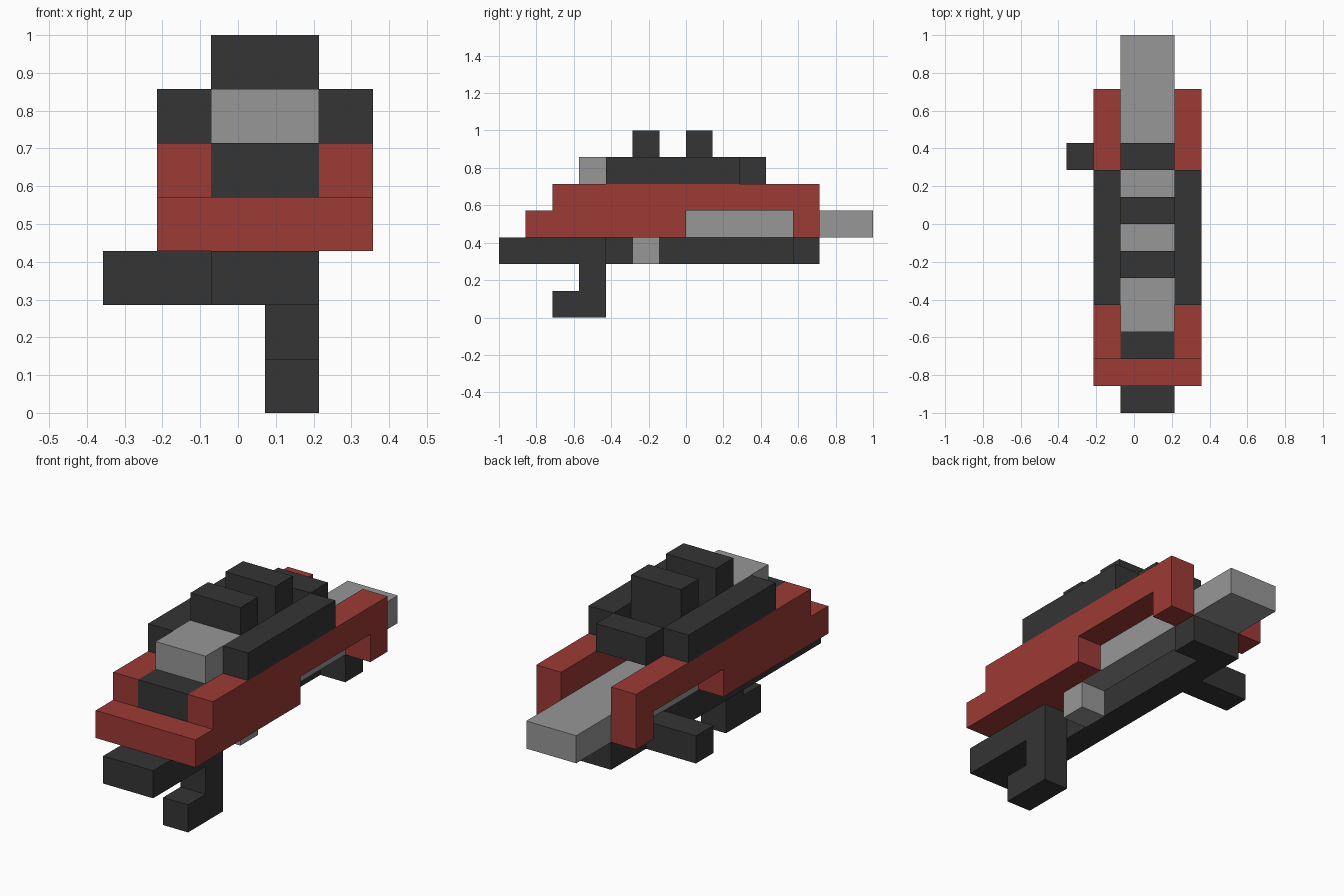
import bpy
import bmesh
from mathutils import Vector

old = bpy.data.objects.get("Cube")
if old:
    bpy.data.objects.remove(old, do_unlink=True)

UNIT = 1 / 7                       # one grid cell
CENTRE = Vector((2.5, 7, 0))       # grid point placed at the origin
MID = 3                            # grid x of the body's mirror plane


def make_material(name, colour):
    mat = bpy.data.materials.new(name)
    mat.use_nodes = True
    mat.diffuse_color = (*colour, 1)
    mat.node_tree.nodes["Principled BSDF"].inputs["Base Color"].default_value = (*colour, 1)
    return mat


red = make_material("brick_red", (0.34, 0.043, 0.035))
dark = make_material("charcoal", (0.035, 0.035, 0.035))
grey = make_material("steel_grey", (0.31, 0.31, 0.31))


def block(name, mat, xs, ys, zs):
    """Box spanning the given grid ranges."""
    low = Vector((xs[0], ys[0], zs[0]))
    high = Vector((xs[1], ys[1], zs[1]))
    bm = bmesh.new()
    bmesh.ops.create_cube(bm, size=1)
    for v in bm.verts:
        v.co = Vector(a * b for a, b in zip(v.co, high - low)) * UNIT
    mesh = bpy.data.meshes.new(name)
    bm.to_mesh(mesh)
    bm.free()
    mesh.materials.append(mat)
    obj = bpy.data.objects.new(name, mesh)
    obj.location = ((low + high) / 2 - CENTRE) * UNIT
    bpy.context.collection.objects.link(obj)


def pair(name, mat, xs, ys, zs):
    """Matching blocks on both sides of the body."""
    block("left_" + name, mat, xs, ys, zs)
    block("right_" + name, mat, (2 * MID - xs[1], 2 * MID - xs[0]), ys, zs)


CORE = (2, 4)
SIDE = (4, 5)

# Red shell: nose, side walls and rear posts around an open side slot
block("nose", red, CORE, (1, 5), (3, 4))
pair("lower_wall", red, SIDE, (1, 7), (3, 4))
pair("upper_wall", red, SIDE, (2, 12), (4, 5))
pair("rear_post", red, SIDE, (11, 12), (3, 4))

# Core and steel parts
block("barrel", grey, CORE, (5, 14), (3, 4))
block("front_core", dark, CORE, (2, 6), (4, 5))
block("top_plate", grey, CORE, (3, 5), (5, 6))

# Top rails and raised ribs
pair("top_rail", dark, SIDE, (4, 9), (5, 6))
for name, y in (("front_rib", 5), ("rear_rib", 7)):
    block(name, dark, CORE, (y, y + 1), (5, 7))
block("rear_bridge", dark, CORE, (9, 10), (5, 6))

# Underside: front block, narrow spine, rear block, side handle
block("front_block", dark, CORE, (0, 4), (2, 3))
block("spine", dark, (2, 3), (4, 11), (2, 3))
block("rear_block", dark, CORE, (11, 12), (2, 3))
block("side_handle", dark, (0, 2), (9, 10), (2, 3))
block("trigger", grey, (3, 4), (5, 6), (2, 3))

# Hooked grip
block("grip_stem", dark, (3, 4), (3, 4), (0, 2))
block("grip_hook", dark, (3, 4), (2, 3), (0, 1))
